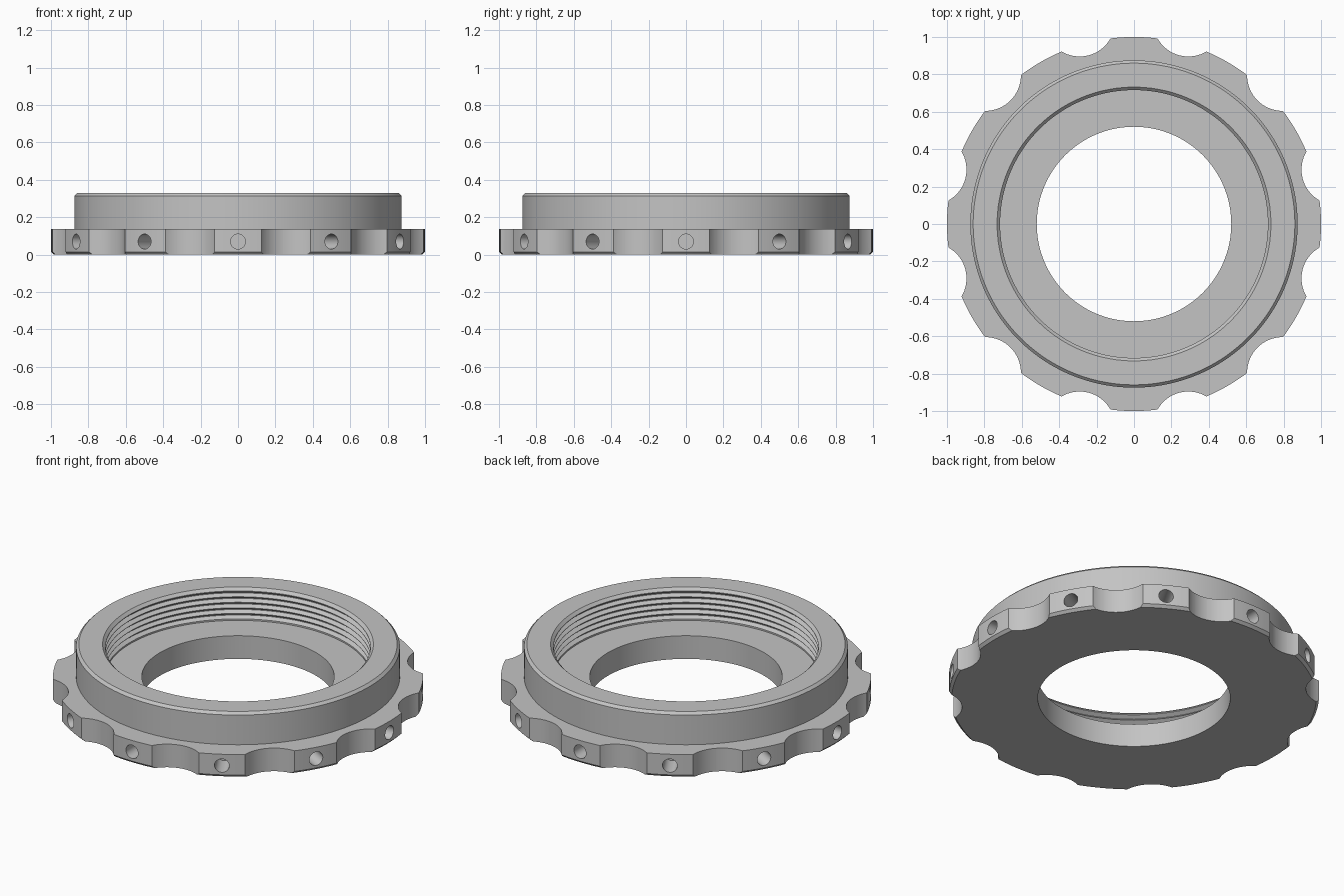
import bpy, bmesh
from math import cos, sin, pi, radians
from mathutils import Matrix

cube = bpy.data.objects.get("Cube")
if cube:
    bpy.data.objects.remove(cube, do_unlink=True)

SEGMENTS = 144
LOBES = 12

# One plain grey for the whole part
grey = bpy.data.materials.new("satin_grey")
grey.use_nodes = True
colour = (0.55, 0.55, 0.55, 1)
grey.diffuse_color = colour
grey.node_tree.nodes["Principled BSDF"].inputs["Base Color"].default_value = colour


def add_object(name, bm):
    bmesh.ops.recalc_face_normals(bm, faces=bm.faces)
    mesh = bpy.data.meshes.new(name)
    bm.to_mesh(mesh)
    bm.free()
    mesh.materials.append(grey)
    ob = bpy.data.objects.new(name, mesh)
    bpy.context.collection.objects.link(ob)
    return ob


def revolve(name, profile):
    """Turn a closed (radius, height) profile round the z axis."""
    bm = bmesh.new()
    rings = []
    for i in range(SEGMENTS):
        a = 2 * pi * i / SEGMENTS
        rings.append([bm.verts.new((r * cos(a), r * sin(a), z)) for r, z in profile])
    n = len(profile)
    for i, ring in enumerate(rings):
        after = rings[(i + 1) % SEGMENTS]
        for j in range(n):
            k = (j + 1) % n
            bm.faces.new((ring[j], after[j], after[k], ring[k]))
    return add_object(name, bm)


def cutter(name, radius, depth, segments, place, offset):
    """Twelve cylinders spaced evenly round the axis."""
    bm = bmesh.new()
    for i in range(LOBES):
        turn = Matrix.Rotation(2 * pi * i / LOBES + offset, 4, 'Z')
        bmesh.ops.create_cone(bm, cap_ends=True, segments=segments, radius1=radius,
                              radius2=radius, depth=depth, matrix=turn @ place)
    ob = add_object(name, bm)
    ob.hide_render = True
    return ob


# Body profile: bore, flange with chamfered lower edge, raised collar
profile = [(0.52, 0), (0.985, 0), (1, 0.015), (1, 0.138), (0.875, 0.138),
           (0.875, 0.315), (0.86, 0.33), (0.732, 0.33), (0.716, 0.314)]

# Internal thread, V grooves running down the collar wall
pitch, crest, root = 0.033, 0.716, 0.738
z = 0.310
for i in range(5):
    profile += [(crest, z), (root, z - 0.45 * pitch),
                (root, z - 0.55 * pitch), (crest, z - 0.93 * pitch)]
    z -= pitch
profile += [(crest, 0.138), (0.52, 0.138)]

body = revolve("threaded_lock_ring", profile)

# Finger scallops between the lobes, spanner holes in the lobes
scallops = cutter("scallop_cutter", 0.19, 1, 72,
                  Matrix.Translation((1.124, 0, 0.1)), radians(15))
holes = cutter("spanner_hole_cutter", 0.04, 0.3, 32,
               Matrix.Translation((1, 0, 0.07)) @ Matrix.Rotation(pi / 2, 4, 'Y'), 0)

bpy.ops.object.select_all(action='DESELECT')
bpy.context.view_layer.objects.active = body
body.select_set(True)
for tool in (scallops, holes):
    mod = body.modifiers.new(tool.name, 'BOOLEAN')
    mod.operation = 'DIFFERENCE'
    mod.solver = 'EXACT'
    mod.object = tool
    bpy.ops.object.modifier_apply(modifier=mod.name)
    bpy.data.objects.remove(tool, do_unlink=True)

bpy.ops.object.shade_smooth_by_angle(angle=radians(25))
